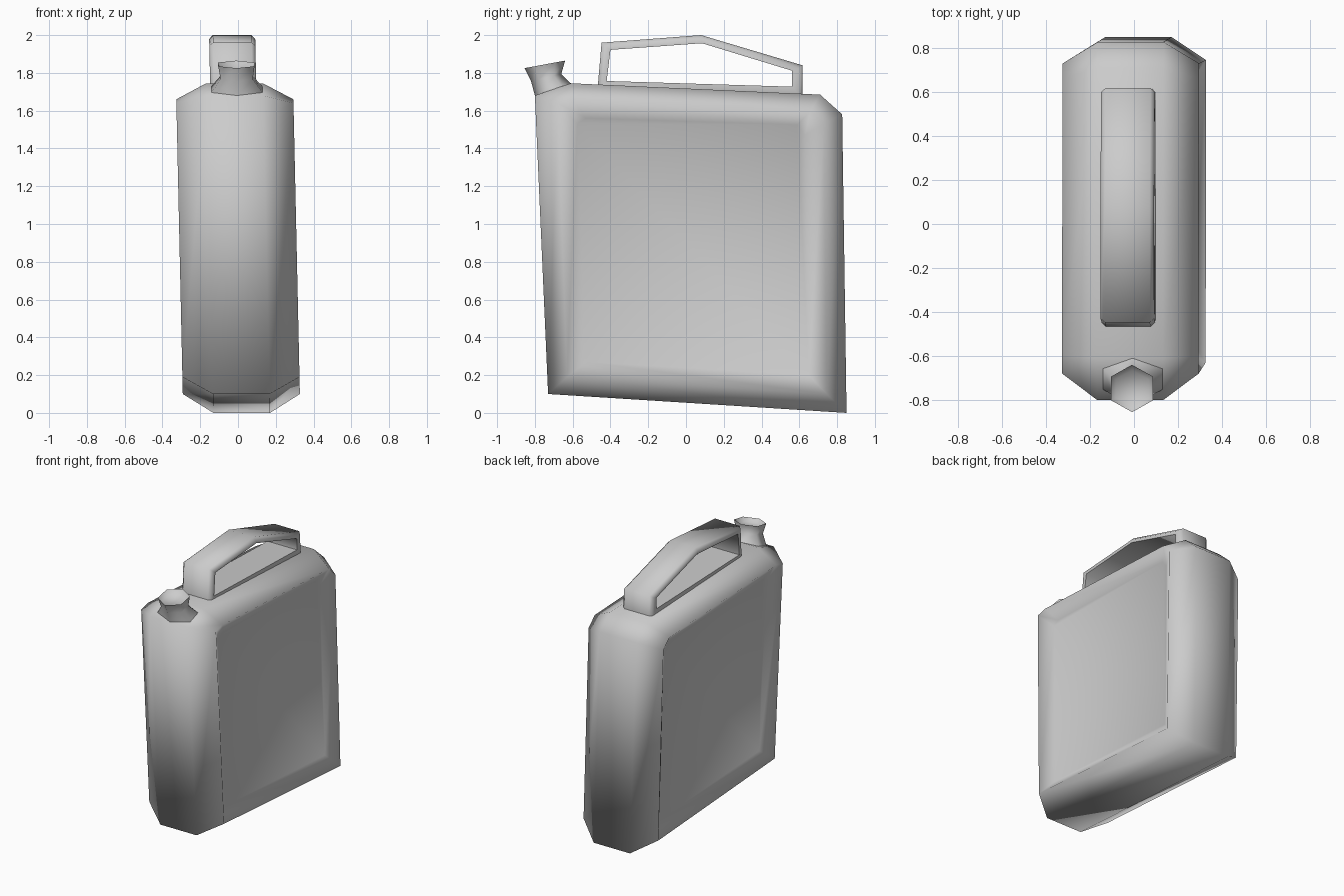
import bpy, math

if "Cube" in bpy.data.objects:
    bpy.data.objects.remove(bpy.data.objects["Cube"])

LEAN = 0.022  # slight sideways lean of the whole can


def lean(x, y, z):
    return (x - LEAN * (z - 0.9), y, z)


def build(name, loops, closed=False, angle=180):
    """Skin a stack of equal-length loops; cap the ends unless closed."""
    n = len(loops[0])
    verts = [lean(*p) for lp in loops for p in lp]
    faces = []
    count = len(loops) if closed else len(loops) - 1
    for k in range(count):
        a, b = k * n, ((k + 1) % len(loops)) * n
        for i in range(n):
            j = (i + 1) % n
            faces.append((a + i, a + j, b + j, b + i))
    if not closed:
        faces.append(tuple(reversed(range(n))))
        faces.append(tuple(range((len(loops) - 1) * n, len(loops) * n)))
    me = bpy.data.meshes.new(name)
    me.from_pydata(verts, [], faces)
    ob = bpy.data.objects.new(name, me)
    bpy.context.collection.objects.link(ob)
    bpy.ops.object.select_all(action='DESELECT')
    ob.select_set(True)
    bpy.context.view_layer.objects.active = ob
    bpy.ops.object.mode_set(mode='EDIT')
    bpy.ops.mesh.select_all(action='SELECT')
    bpy.ops.mesh.normals_make_consistent(inside=False)
    bpy.ops.object.mode_set(mode='OBJECT')
    bpy.ops.object.shade_smooth_by_angle(angle=math.radians(angle))
    return ob


def side(profile, x):
    return [(x, y, z) for y, z in profile]


# Body: side profiles for the centre strip, the rim and the recessed panel
outer = [(-0.73, 0.10), (-0.80, 1.68), (-0.61, 1.745),
         (0.71, 1.685), (0.827, 1.58), (0.85, 0.0)]
rim = [(-0.63, 0.19), (-0.68, 1.64), (-0.60, 1.66),
       (0.66, 1.60), (0.73, 1.53), (0.745, 0.10)]
panel = [(-0.53, 0.27), (-0.575, 1.53), (-0.53, 1.56),
         (0.59, 1.525), (0.63, 1.47), (0.65, 0.20)]
stack = [(panel, 0.25), (rim, 0.31), (outer, 0.15)]
build("canister_body",
      [side(p, -x) for p, x in stack] + [side(p, x) for p, x in reversed(stack)])

# Handle: closed frame swept across its width, with chamfered outer edges
h_out = [(-0.467, 1.73), (-0.447, 1.96), (0.08, 2.0), (0.617, 1.84), (0.617, 1.68)]
h_mid = [(-0.447, 1.73), (-0.43, 1.945), (0.08, 1.98), (0.60, 1.825), (0.60, 1.68)]
h_in = [(-0.42, 1.757), (-0.40, 1.922), (0.085, 1.957), (0.56, 1.812), (0.56, 1.727)]
HX, HW = -0.007, 0.122
build("handle", [side(h_in, HX - HW), side(h_mid, HX - HW), side(h_out, HX - HW + 0.02),
                 side(h_out, HX + HW - 0.02), side(h_mid, HX + HW), side(h_in, HX + HW)],
      closed=True, angle=80)


# Spout: tilted six-sided rings, flaring at the lip, with a shallow cup on top
def ring(y0, y1, z0, z1, rx):
    pts = []
    for i in range(6):
        a = i * math.pi / 3
        t = (1 - math.cos(a)) / 2
        pts.append((0.012 + rx * math.sin(a) / 0.866, y0 + (y1 - y0) * t, z0 + (z1 - z0) * t))
    return pts


build("spout", [ring(-0.785, -0.58, 1.60, 1.70, 0.13),
                ring(-0.80, -0.61, 1.68, 1.745, 0.135),
                ring(-0.82, -0.66, 1.755, 1.795, 0.085),
                ring(-0.855, -0.64, 1.825, 1.865, 0.096),
                ring(-0.83, -0.665, 1.80, 1.83, 0.074)], angle=100)
